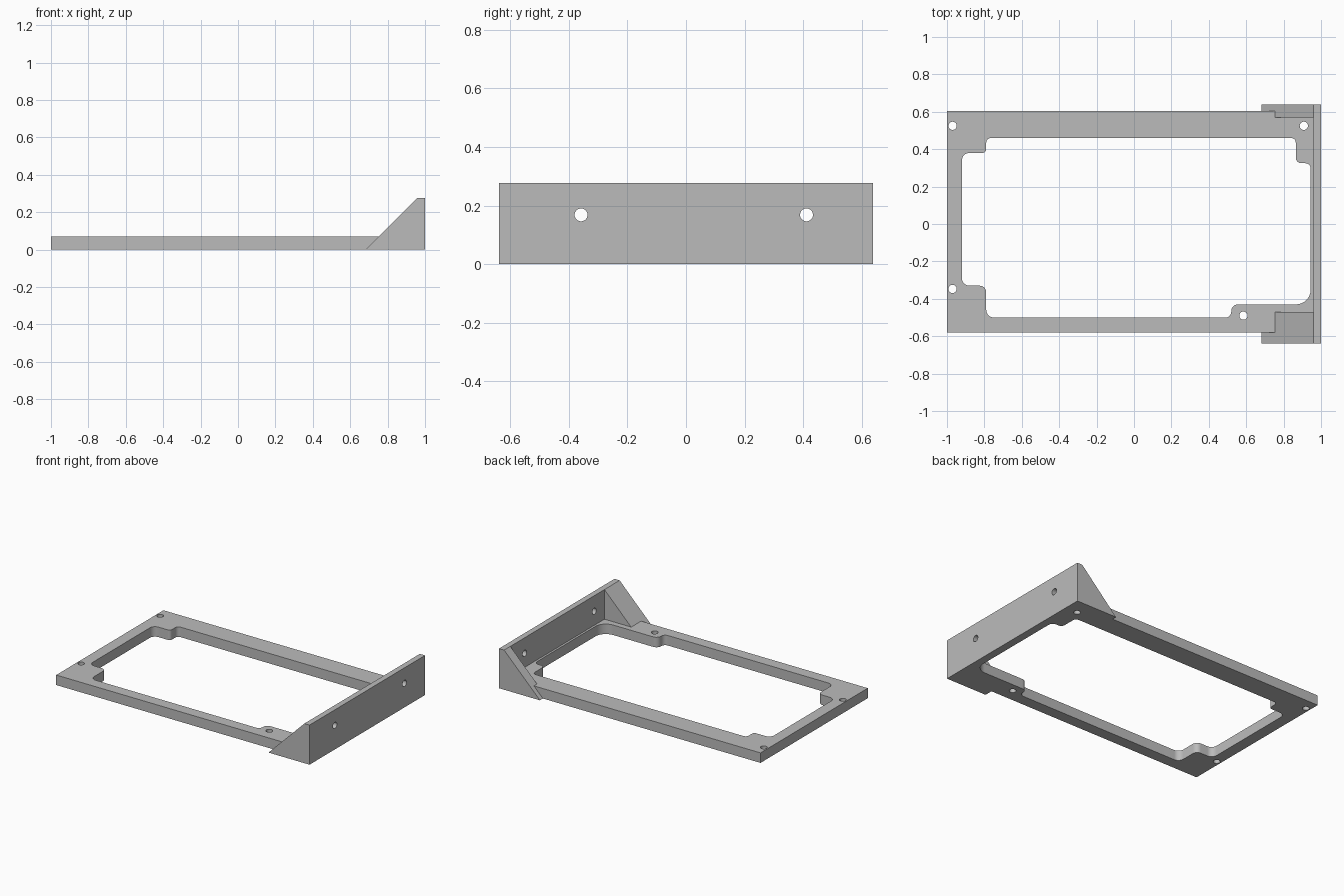
import bpy, bmesh, math
from mathutils import Vector, Matrix

if "Cube" in bpy.data.objects:
    bpy.data.objects.remove(bpy.data.objects["Cube"], do_unlink=True)

grey = bpy.data.materials.new("plain_grey")
grey.use_nodes = True
grey.diffuse_color = (0.5, 0.5, 0.5, 1)
grey.node_tree.nodes["Principled BSDF"].inputs["Base Color"].default_value = (0.5, 0.5, 0.5, 1)


def prism(name, points, depth):
    """Extrude a closed 3D outline along the depth vector."""
    bm = bmesh.new()
    face = bm.faces.new([bm.verts.new(p) for p in points])
    new = bmesh.ops.extrude_face_region(bm, geom=[face])["geom"]
    bmesh.ops.translate(bm, vec=depth, verts=[v for v in new if isinstance(v, bmesh.types.BMVert)])
    bmesh.ops.recalc_face_normals(bm, faces=bm.faces)
    mesh = bpy.data.meshes.new(name)
    bm.to_mesh(mesh)
    bm.free()
    mesh.materials.append(grey)
    ob = bpy.data.objects.new(name, mesh)
    bpy.context.collection.objects.link(ob)
    return ob


def box(name, x0, x1, y0, y1, z1):
    return prism(name, [(x0, y0, 0), (x1, y0, 0), (x1, y1, 0), (x0, y1, 0)], (0, 0, z1))


def rounded(corners, z, steps=8):
    """Fillet each (x, y, radius) right-angled corner."""
    out = []
    for i, (x, y, r) in enumerate(corners):
        p = Vector((x, y, z))
        a = (Vector((*corners[i - 1][:2], z)) - p).normalized() * r
        b = (Vector((*corners[(i + 1) % len(corners)][:2], z)) - p).normalized() * r
        for k in range(steps + 1):
            t = k / steps * math.pi / 2
            out.append(p + a * (1 - math.sin(t)) + b * (1 - math.cos(t)))
    return out


def drill(name, centre, axis):
    """Round hole cutter along x or z."""
    bm = bmesh.new()
    turn = Matrix.Rotation(math.pi / 2, 4, "Y") if axis == "x" else Matrix()
    bmesh.ops.create_cone(bm, cap_ends=True, segments=32, radius1=0.022, radius2=0.022,
                          depth=0.3, matrix=Matrix.Translation(centre) @ turn)
    mesh = bpy.data.meshes.new(name)
    bm.to_mesh(mesh)
    bm.free()
    mesh.materials.append(grey)
    ob = bpy.data.objects.new(name, mesh)
    bpy.context.collection.objects.link(ob)
    return ob


def combine(target, other, operation):
    """Apply a boolean and remove the helper."""
    mod = target.modifiers.new("join", "BOOLEAN")
    mod.operation, mod.solver, mod.object = operation, "EXACT", other
    graph = bpy.context.evaluated_depsgraph_get()
    mesh = bpy.data.meshes.new_from_object(target.evaluated_get(graph))
    target.modifiers.clear()
    target.data = mesh
    bpy.data.objects.remove(other, do_unlink=True)


# Flat frame with its stepped, rounded opening
frame = box("mounting_frame", -1, 0.98, -0.58, 0.605, 0.07)
opening = [(-0.92, 0.38, 0.04), (-0.79, 0.38, 0.02), (-0.79, 0.46, 0.025), (0.865, 0.46, 0.025),
           (0.865, 0.325, 0.03), (0.945, 0.325, 0.03), (0.945, -0.43, 0.08), (0.52, -0.43, 0.035),
           (0.52, -0.5, 0.03), (-0.79, -0.5, 0.04), (-0.79, -0.33, 0.035), (-0.92, -0.33, 0.04)]
combine(frame, prism("opening_cutter", rounded(opening, -0.1), (0, 0, 0.3)), "DIFFERENCE")

# Upright end plate and its two sloped gussets
combine(frame, box("end_plate", 0.96, 1, -0.638, 0.638, 0.277), "UNION")
for y0, y1 in ((-0.638, -0.47), (0.57, 0.638)):
    side = [(0.683, y0, 0), (1, y0, 0), (1, y0, 0.277), (0.96, y0, 0.277)]
    combine(frame, prism("gusset", side, (0, y1 - y0, 0)), "UNION")

# Screw holes in the frame and the plate
for x, y in ((-0.97, 0.525), (0.908, 0.525), (-0.97, -0.347), (0.585, -0.49)):
    combine(frame, drill("hole_cutter", (x, y, 0.03), "z"), "DIFFERENCE")
for y in (-0.358, 0.411):
    combine(frame, drill("hole_cutter", (1, y, 0.168), "x"), "DIFFERENCE")

# Smooth the fillets and hole walls, keep the edges sharp
bpy.ops.object.select_all(action="DESELECT")
frame.select_set(True)
bpy.context.view_layer.objects.active = frame
bpy.ops.object.shade_smooth_by_angle(angle=math.radians(30))
